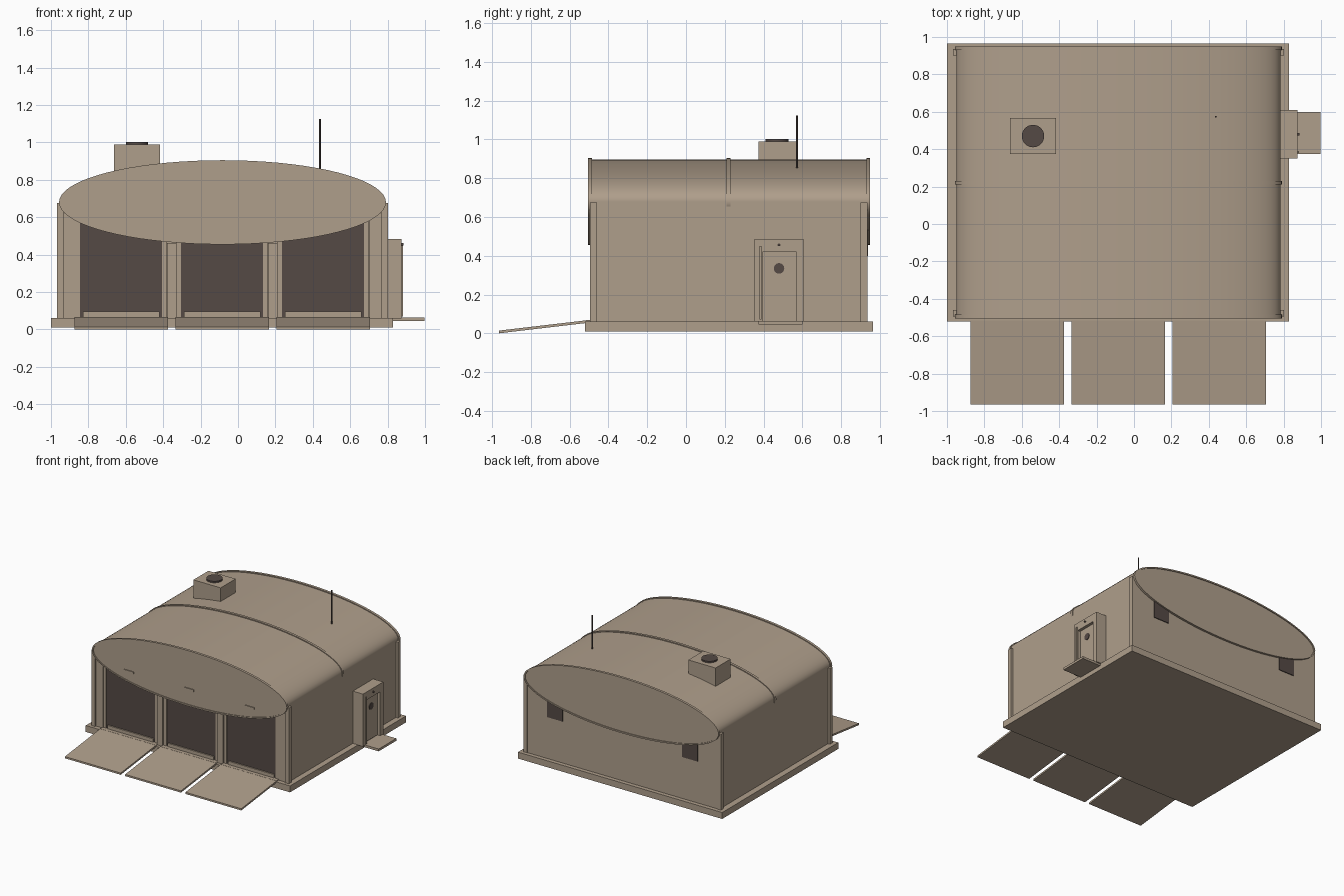
import bpy, bmesh, math

if "Cube" in bpy.data.objects:
    bpy.data.objects.remove(bpy.data.objects["Cube"])

def material(name, rgb):
    m = bpy.data.materials.new(name)
    m.diffuse_color = (*rgb, 1)
    m.use_nodes = True
    m.node_tree.nodes["Principled BSDF"].inputs["Base Color"].default_value = m.diffuse_color
    return m

TAN = material("sand tan", (0.43, 0.345, 0.26))
DARK = material("dark brown", (0.09, 0.068, 0.06))

def finish(name, bm, mat):
    bmesh.ops.recalc_face_normals(bm, faces=bm.faces)
    me = bpy.data.meshes.new(name)
    bm.to_mesh(me)
    bm.free()
    me.materials.append(mat)
    ob = bpy.data.objects.new(name, me)
    bpy.context.collection.objects.link(ob)
    return ob

def box(name, x0, x1, y0, y1, z0, z1, mat=TAN):
    bm = bmesh.new()
    bmesh.ops.create_cube(bm, size=1)
    for v in bm.verts:
        v.co = ((x0 + x1) / 2 + v.co.x * (x1 - x0),
                (y0 + y1) / 2 + v.co.y * (y1 - y0),
                (z0 + z1) / 2 + v.co.z * (z1 - z0))
    return finish(name, bm, mat)

def smooth(ob):
    bpy.ops.object.select_all(action='DESELECT')
    ob.select_set(True)
    bpy.context.view_layer.objects.active = ob
    bpy.ops.object.shade_smooth_by_angle(angle=math.radians(35))

def cylinder(name, loc, r, depth, axis='Z', mat=DARK, n=32):
    rot = (0, math.pi / 2, 0) if axis == 'X' else (0, 0, 0)
    bpy.ops.mesh.primitive_cylinder_add(vertices=n, radius=r, depth=depth, location=loc, rotation=rot)
    ob = bpy.context.object
    ob.name = name
    ob.data.materials.append(mat)
    smooth(ob)

CX, CZ, N = -0.083, 0.68, 72

def ellipse(bm, y, a, b):
    return [bm.verts.new((CX + a * math.cos(2 * math.pi * i / N), y,
                          CZ + b * math.sin(2 * math.pi * i / N))) for i in range(N)]

def bridge(bm, p, q):
    for i in range(N):
        j = (i + 1) % N
        bm.faces.new((p[i], p[j], q[j], q[i]))

def oval_prism(name, y0, y1, a, b):
    bm = bmesh.new()
    p, q = ellipse(bm, y0, a, b), ellipse(bm, y1, a, b)
    bridge(bm, p, q)
    bm.faces.new(p)
    bm.faces.new(q)
    smooth(finish(name, bm, TAN))

def oval_ring(name, y0, y1, a, b, t):
    bm = bmesh.new()
    loops = [ellipse(bm, y, a - d, b - d) for y, d in ((y0, 0), (y1, 0), (y1, t), (y0, t))]
    for k in range(4):
        bridge(bm, loops[k], loops[(k + 1) % 4])
    smooth(finish(name, bm, TAN))

# foundation and body
box("foundation", -1, 0.83, -0.52, 0.965, 0.01, 0.062)
box("walls", -0.95, 0.784, -0.468, 0.932, 0.06, 0.68)

# oval vaulted roof with ribs
oval_prism("roof", -0.499, 0.943, 0.867, 0.217)
for nm, y in (("front", -0.495), ("middle", 0.22), ("back", 0.94)):
    oval_ring("roof_rib_" + nm, y - 0.01, y + 0.01, 0.874, 0.225, 0.012)

# corner posts
for sx in (-1, 1):
    xo, xi = CX + sx * 0.885, CX + sx * 0.85
    for nm, y0, y1 in (("front", -0.495, -0.46), ("back", 0.9, 0.936)):
        box("corner_post_" + nm, min(xo, xi), max(xo, xi), y0, y1, 0.06, 0.675)
    a, b = CX + sx * 0.785, CX + sx * 0.85
    box("front_side_strip", min(a, b), max(a, b), -0.485, -0.46, 0.06, 0.63)

# garage bays: dark door, threshold, ramp and lintel plate
for c in (-0.625, -0.085, 0.455):
    box("bay_door", c - 0.22, c + 0.22, -0.475, -0.46, 0.062, 0.6, DARK)
    box("bay_threshold", c - 0.205, c + 0.205, -0.485, -0.46, 0.06, 0.095)
    box("bay_sill", c - 0.25, c + 0.25, -0.515, -0.47, 0.06, 0.068)
    box("bay_hinge", c - 0.042, c + 0.042, -0.506, -0.49, 0.585, 0.6)
    for s in (-1, 1):
        box("bay_frame", c + s * 0.232 - 0.012, c + s * 0.232 + 0.012, -0.482, -0.46, 0.06, 0.6)
    ramp = box("ramp", c - 0.25, c + 0.25, -0.965, -0.515, 0, 0.014)
    for v in ramp.data.vertices:
        if v.co.y > -0.7:
            v.co.z += 0.053
for c in (-0.355, 0.185):
    box("bay_pier", c - 0.025, c + 0.025, -0.495, -0.46, 0.06, 0.462)

# side entrance with recessed door
box("entrance_core", 0.77, 0.85, 0.36, 0.6, 0.06, 0.47)
box("entrance_jamb_front", 0.77, 0.875, 0.35, 0.395, 0.06, 0.485)
box("entrance_jamb_back", 0.77, 0.875, 0.57, 0.61, 0.06, 0.485)
box("entrance_lintel", 0.77, 0.875, 0.395, 0.57, 0.42, 0.485)
box("door_panel", 0.845, 0.857, 0.403, 0.562, 0.07, 0.415)
box("door_rail", 0.87, 0.883, 0.38, 0.39, 0.07, 0.45)
cylinder("door_window", (0.857, 0.48, 0.335), 0.027, 0.008, 'X')
cylinder("door_lamp", (0.878, 0.48, 0.456), 0.007, 0.012, 'X', n=16)
box("door_step", 0.83, 0.998, 0.375, 0.6, 0.045, 0.064)

# back vents below the roof oval
for c in (0.52, -0.69):
    box("back_vent", c - 0.07, c + 0.07, 0.93, 0.938, 0.4, 0.56, DARK)

# rooftop unit and antenna
box("rooftop_unit", -0.662, -0.418, 0.375, 0.567, 0.8, 0.99)
cylinder("rooftop_fan", (-0.54, 0.47, 0.993), 0.06, 0.018)
cylinder("antenna", (0.438, 0.573, 0.985), 0.005, 0.28, n=12)
